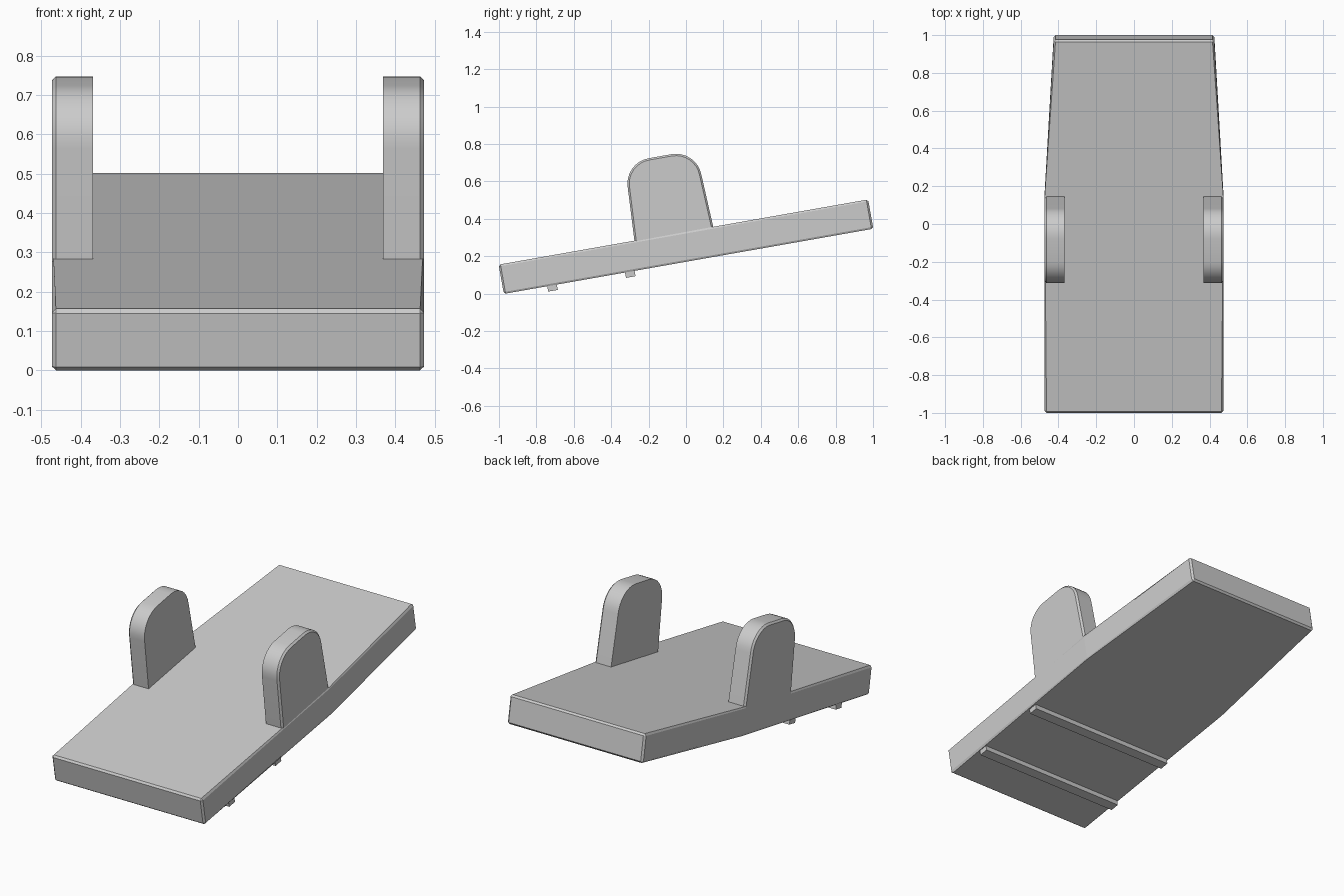
import bpy, bmesh, math

if "Cube" in bpy.data.objects:
    bpy.data.objects.remove(bpy.data.objects["Cube"])

TILT = math.radians(10)
ORIGIN = (0, 0.0137, 0.1724)      # centre of the plate underside
LENGTH, THICK, HALF_W, BEVEL = 2.006, 0.159, 0.473, 0.01


def add_object(name, bm):
    """Turn a bmesh into an object placed in the tilted frame of the plate."""
    bmesh.ops.recalc_face_normals(bm, faces=bm.faces[:])
    mesh = bpy.data.meshes.new(name)
    bm.to_mesh(mesh)
    bm.free()
    ob = bpy.data.objects.new(name, mesh)
    bpy.context.collection.objects.link(ob)
    ob.rotation_euler.x = TILT
    ob.location = ORIGIN
    return ob


def loft(loops):
    """Closed solid through matching loops of points."""
    bm = bmesh.new()
    rings = [[bm.verts.new(p) for p in loop] for loop in loops]
    for a, b in zip(rings, rings[1:]):
        for i in range(len(a)):
            j = (i + 1) % len(a)
            bm.faces.new((a[i], a[j], b[j], b[i]))
    bm.faces.new(rings[0][::-1])
    bm.faces.new(rings[-1])
    return bm


# Plate: straight at the front, tapering to the back, chamfered all round
kink, back_w, end = 0.16, 0.425, LENGTH / 2
right = [(HALF_W, -end), (HALF_W, kink), (back_w, end)]
outline = right + [(-x, y) for x, y in reversed(right)]
bm = loft([[(x, y, z) for x, y in outline] for z in (0, THICK)])
edges = [e for e in bm.edges
         if not all(abs(v.co.y - kink) < 1e-4 for v in e.verts)]
bmesh.ops.bevel(bm, geom=edges, offset=BEVEL, segments=1, profile=0.5,
                affect='EDGES')
add_object("plate", bm)


# Side tabs: rounded uprights flush with the plate sides
def tab_profile(inset):
    base, top, r, height, centre = 0.2145, 0.2, 0.138, 0.58, -0.052
    base, top, r, height = base - inset, top - inset, r - inset, height - inset
    half = [(base, THICK - BEVEL)]
    for i in range(9):
        a = math.radians(90 * i / 8)
        half.append((top - r + r * math.cos(a), height - r + r * math.sin(a)))
    pts = half + [(-u, v) for u, v in reversed(half)]
    return [(centre + u, v) for u, v in pts]


bm = loft([[(x, u, v) for u, v in tab_profile(inset)]
           for x, inset in ((0.369, 0), (HALF_W - BEVEL, 0), (HALF_W, BEVEL))])
tabs = add_object("side_tabs", bm)
tabs.modifiers.new("mirror", 'MIRROR').use_mirror_merge = False
bpy.context.view_layer.objects.active = tabs
tabs.select_set(True)
bpy.ops.object.shade_smooth_by_angle(angle=math.radians(30))

# Two thin ribs across the underside
for name, u in (("front_rib", -0.741), ("rear_rib", -0.319)):
    w, x = 0.026, 0.461
    loop = [(-x, u - w), (x, u - w), (x, u + w), (-x, u + w)]
    add_object(name, loft([[(px, py, z) for px, py in loop]
                           for z in (-0.029, 0.005)]))
